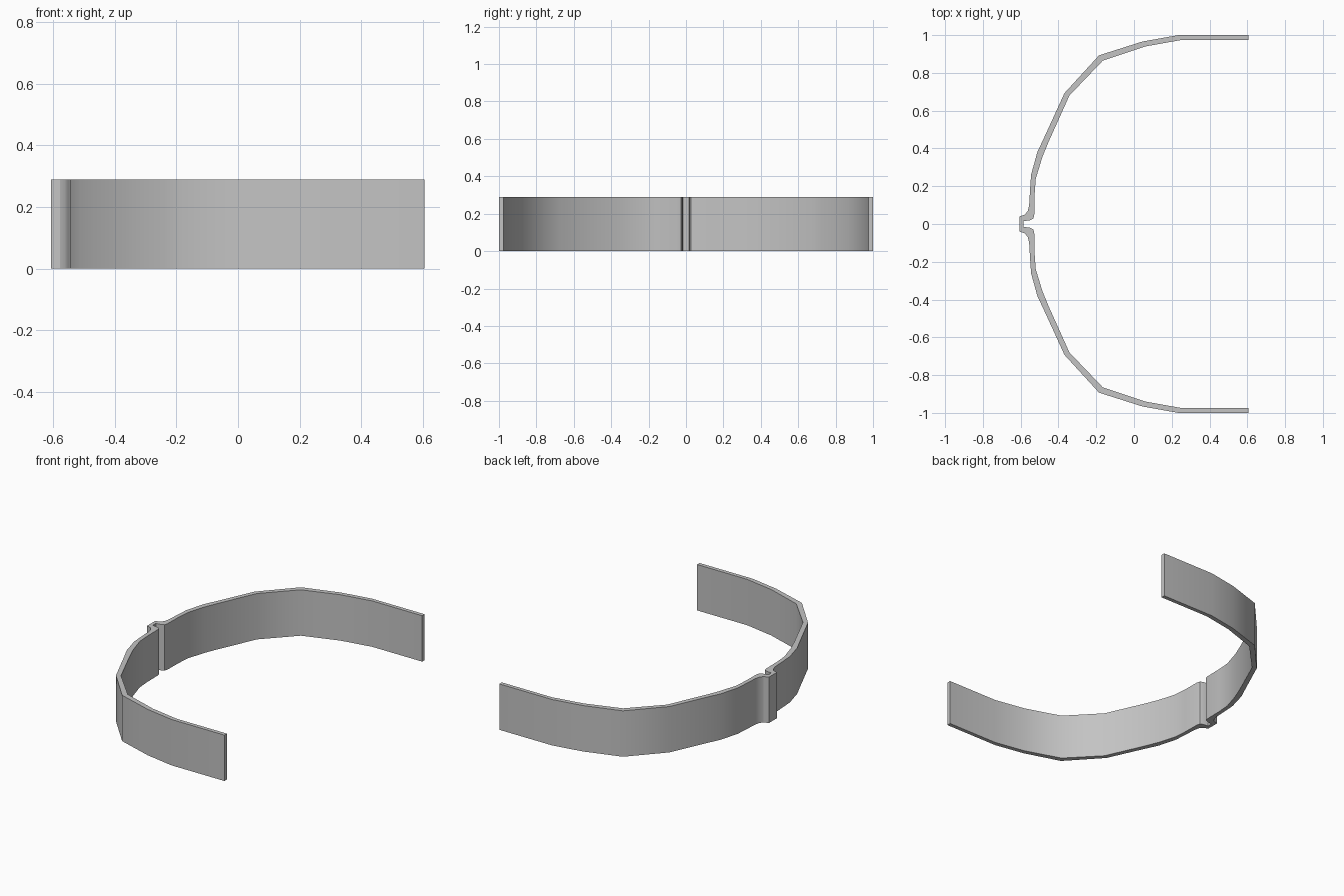
import bpy, bmesh

if "Cube" in bpy.data.objects:
    bpy.data.objects.remove(bpy.data.objects["Cube"])

HEIGHT = 0.29

# Matching outer and inner outline points of one arm, from the free end to the centre clip
OUTER = [(0.605, 1.0), (0.235, 1.0), (0.045, 0.966), (-0.185, 0.893), (-0.368, 0.693),
         (-0.47, 0.47), (-0.512, 0.38), (-0.545, 0.26), (-0.551, 0.17), (-0.555, 0.1),
         (-0.563, 0.068), (-0.578, 0.05), (-0.607, 0.04), (-0.607, 0.0)]
INNER = [(0.605, 0.975), (0.255, 0.975), (0.06, 0.94), (-0.165, 0.865), (-0.342, 0.68),
         (-0.45, 0.44), (-0.485, 0.355), (-0.52, 0.24), (-0.526, 0.16), (-0.528, 0.05),
         (-0.533, 0.028), (-0.55, 0.02), (-0.585, 0.015), (-0.585, 0.0)]


def mirrored(points):
    """Continue the outline across y = 0."""
    return points + [(x, -y) for x, y in reversed(points[:-1])]


# Curved band with a small folded clip at its centre
bm = bmesh.new()
rings = []
for (ox, oy), (ix, iy) in zip(mirrored(OUTER), mirrored(INNER)):
    rings.append([bm.verts.new(p) for p in ((ox, oy, 0), (ix, iy, 0),
                                            (ix, iy, HEIGHT), (ox, oy, HEIGHT))])
for a, b in zip(rings, rings[1:]):
    for i in range(4):
        j = (i + 1) % 4
        bm.faces.new((a[i], a[j], b[j], b[i]))
bm.faces.new(rings[0])
bm.faces.new(rings[-1])
bmesh.ops.recalc_face_normals(bm, faces=bm.faces)

mesh = bpy.data.meshes.new("curved_band")
bm.to_mesh(mesh)
bm.free()
band = bpy.data.objects.new("curved_band", mesh)
bpy.context.collection.objects.link(band)

# Plain grey finish
grey = bpy.data.materials.new("light_grey")
grey.diffuse_color = (0.55, 0.55, 0.55, 1)
grey.use_nodes = True
grey.node_tree.nodes["Principled BSDF"].inputs["Base Color"].default_value = grey.diffuse_color
mesh.materials.append(grey)

# Smooth bends with sharp rims
bpy.context.view_layer.objects.active = band
band.select_set(True)
bpy.ops.object.shade_smooth_by_angle(angle=0.524)
